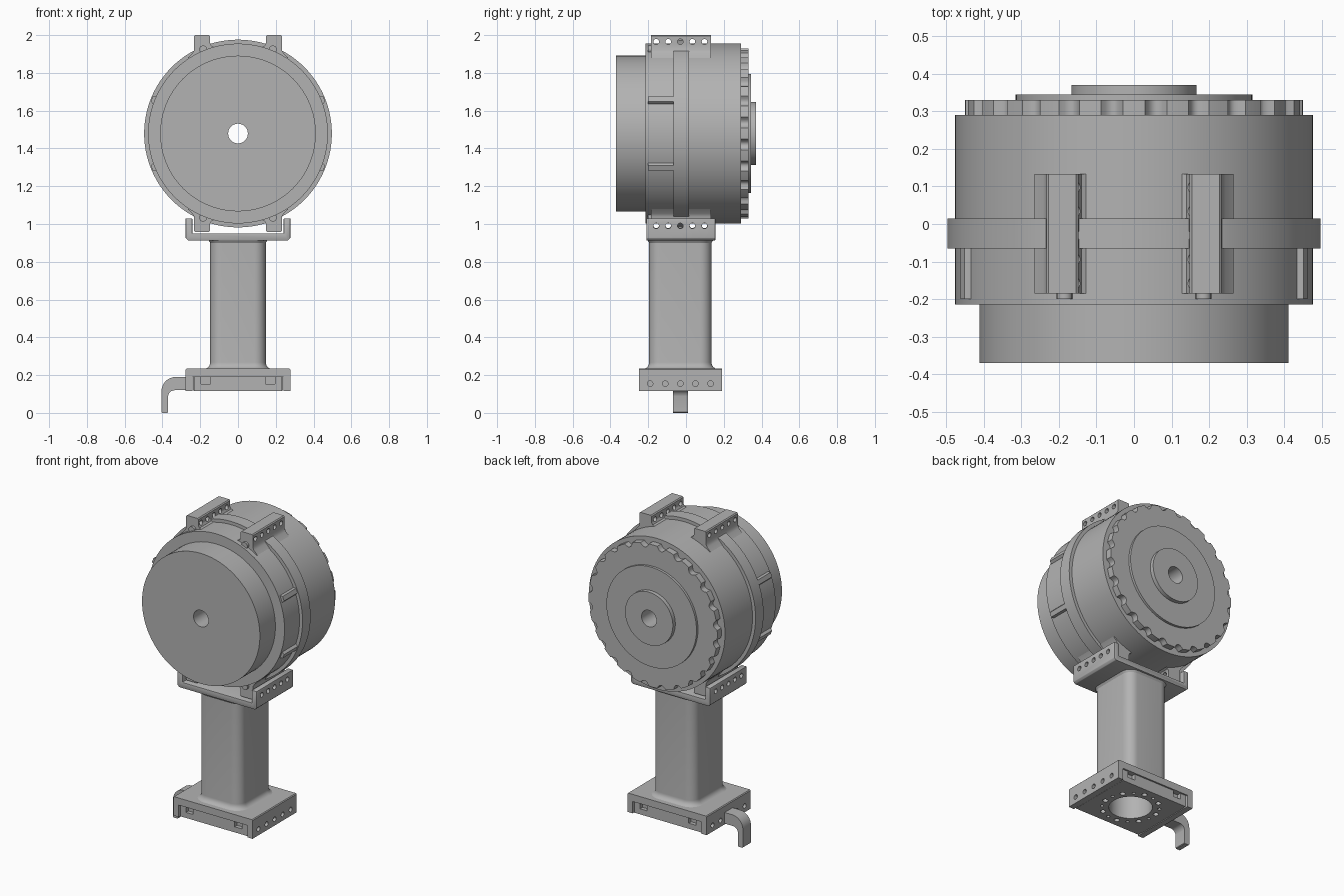
import bpy, bmesh, math
from mathutils import Matrix, Vector

cube = bpy.data.objects.get("Cube")
if cube:
    bpy.data.objects.remove(cube, do_unlink=True)

AXIS = 1.479      # height of the drum axis
MID = -0.03       # y centre of the stand

grey = bpy.data.materials.new("machined_grey")
grey.use_nodes = True
COLOUR = (0.45, 0.45, 0.45, 1)
grey.diffuse_color = COLOUR
grey.node_tree.nodes["Principled BSDF"].inputs["Base Color"].default_value = COLOUR


def finish(name, bm):
    bmesh.ops.remove_doubles(bm, verts=bm.verts, dist=1e-5)
    bmesh.ops.recalc_face_normals(bm, faces=bm.faces)
    mesh = bpy.data.meshes.new(name)
    bm.to_mesh(mesh)
    bm.free()
    mesh.materials.append(grey)
    ob = bpy.data.objects.new(name, mesh)
    bpy.context.collection.objects.link(ob)
    return ob


def activate(ob):
    bpy.ops.object.select_all(action='DESELECT')
    ob.select_set(True)
    bpy.context.view_layer.objects.active = ob


def prism(name, profile, y0, y1, bevel=0):
    """Extrude an (x, z) outline along y."""
    bm = bmesh.new()
    face = bm.faces.new([bm.verts.new((x, y0, z)) for x, z in profile])
    out = bmesh.ops.extrude_face_region(bm, geom=[face])
    moved = [v for v in out["geom"] if isinstance(v, bmesh.types.BMVert)]
    bmesh.ops.translate(bm, verts=moved, vec=(0, y1 - y0, 0))
    ob = finish(name, bm)
    if bevel:
        mod = ob.modifiers.new("soft_edges", 'BEVEL')
        mod.width, mod.segments = bevel, 2
        activate(ob)
        bpy.ops.object.modifier_apply(modifier=mod.name)
    return ob


def mirrored(half):
    """Complete an outline from its right half."""
    return half + [(-x, z) for x, z in reversed(half)]


def add_cylinder(bm, centre, radius, length, axis, segments=16):
    turn = Vector((0, 0, 1)).rotation_difference(Vector(axis)).to_matrix().to_4x4()
    bmesh.ops.create_cone(bm, cap_ends=True, segments=segments, radius1=radius,
                          radius2=radius, depth=length,
                          matrix=Matrix.Translation(centre) @ turn)


def drill(ob, holes):
    """Cut cylinders given as (centre, radius, length, axis, segments)."""
    bm = bmesh.new()
    for hole in holes:
        add_cylinder(bm, *hole)
    cutter = finish("drill_cutter", bm)
    cutter.hide_render = True
    mod = ob.modifiers.new("holes", 'BOOLEAN')
    mod.operation, mod.solver, mod.object = 'DIFFERENCE', 'EXACT', cutter
    activate(ob)
    bpy.ops.object.modifier_apply(modifier=mod.name)
    bpy.data.objects.remove(cutter, do_unlink=True)


def side_holes(x, z, pitch, length=0.2):
    return [((x, MID + i * pitch, z), 0.015, length, (1, 0, 0), 14) for i in range(-2, 3)]


# Drum: turned body with raised band, rear steps and a through bore
def lathe(name, profile, steps=96):
    bm = bmesh.new()
    rings = []
    for i in range(steps):
        a = math.tau * i / steps
        rings.append([bm.verts.new((r * math.cos(a), y, AXIS + r * math.sin(a)))
                      for r, y in profile])
    n = len(profile)
    for i in range(steps):
        a, b = rings[i], rings[(i + 1) % steps]
        for j in range(n):
            k = (j + 1) % n
            bm.faces.new((a[j], a[k], b[k], b[j]))
    return finish(name, bm)


lathe("drum_body", [(.052, -.37), (.412, -.37), (.412, -.215), (.476, -.215),
                    (.476, -.065), (.497, -.065), (.497, .015), (.476, .015),
                    (.476, .29), (.315, .29), (.315, .345), (.167, .345),
                    (.167, .37), (.052, .37)])

# Scalloped rear rim
TEETH, STEPS = 24, 12
bm = bmesh.new()
loops = []
for i in range(TEETH * STEPS):
    a = math.tau * i / (TEETH * STEPS)
    t = (i % STEPS) / STEPS - 0.5
    arc = t * math.tau / TEETH * 0.45
    r = 0.45 - math.sqrt(max(0, 0.024 ** 2 - arc ** 2))
    loops.append([bm.verts.new((q * math.cos(a), y, AXIS + q * math.sin(a)))
                  for q, y in ((.31, .285), (r, .285), (r, .33), (.31, .33))])
for a, b in zip(loops, loops[1:] + loops[:1]):
    for j in range(4):
        k = (j + 1) % 4
        bm.faces.new((a[j], a[k], b[k], b[j]))
finish("scalloped_rim", bm)

# Mounting rails with locating pegs, above and below the drum
rail = [(.12, .455), (.14, .464), (.148, .478), (.148, .515), (.154, .521),
        (.227, .521), (.233, .515), (.233, .44), (.242, .424), (.265, .40), (.19, .38)]
for level, up in (("upper", 1), ("lower", -1)):
    for side, s in (("left", 1), ("right", -1)):
        ob = prism(f"{level}_{side}_rail", [(s * x, AXIS + up * z) for x, z in rail],
                   -.185, .133)
        drill(ob, side_holes(s * .19, AXIS + up * .486, .064))
        bm = bmesh.new()
        add_cylinder(bm, (s * .185, -.185, AXIS + up * .445), .021, .03, (0, 1, 0))
        finish(f"{level}_{side}_peg", bm)

# Short side ribs ahead of the band
for side, base in (("left", 0), ("right", math.pi)):
    for level, tilt in (("upper", .38), ("lower", -.38)):
        a = base + (tilt if side == "left" else -tilt)
        outline = []
        for r, w in ((.46, -.024), (.478, -.021), (.492, -.014),
                     (.492, .014), (.478, .021), (.46, .024)):
            outline.append((r * math.cos(a) - w * math.sin(a),
                            AXIS + r * math.sin(a) + w * math.cos(a)))
        prism(f"{level}_{side}_rib", outline, -.2, -.06)

# Upper saddle: an open channel that holds the lower rails
saddle = prism("saddle", mirrored([(.265, .913), (.277, .925), (.277, 1.03),
                                   (.242, 1.03), (.242, .95)]), -.21, .155, .003)
drill(saddle, side_holes(.26, .99, .064, .1) + side_holes(-.26, .99, .064, .1))


# Column: rounded rectangle, flared at the foot
def rounded_ring(bm, grow, z, corner=.06):
    verts = []
    c = corner + grow
    for q in range(4):
        sx, sy = ((1, 1), (-1, 1), (-1, -1), (1, -1))[q]
        for i in range(9):
            a = math.pi / 2 * (q + i / 8)
            verts.append(bm.verts.new((sx * (.147 - corner) + c * math.cos(a),
                                       MID + sy * (.165 - corner) + c * math.sin(a), z)))
    return verts


bm = bmesh.new()
FLARE = .036
sections = []
for i in range(7):
    a = math.pi / 2 * i / 6
    sections.append((FLARE * (1 - math.sin(a)), .232 + FLARE * (1 - math.cos(a))))
sections += [(0, .9), (.005, .908), (.01, .915)]
rings = [rounded_ring(bm, g, z) for g, z in sections]
for a, b in zip(rings, rings[1:]):
    for i in range(len(a)):
        k = (i + 1) % len(a)
        bm.faces.new((a[i], a[k], b[k], b[i]))
bm.faces.new(rings[0])
bm.faces.new(rings[-1])
column = finish("column", bm)
BORE = ((0, MID, .45), .125, .86, (0, 0, 1), 48)
drill(column, [BORE])

# Lower clamp: a downward channel around a slotted adapter plate
clamp = prism("base_clamp", mirrored([(.24, .19), (.24, .115), (.277, .115),
                                      (.277, .23), (.272, .235)]), -.25, .19)
drill(clamp, [BORE] + side_holes(.26, .155, .08, .06) + side_holes(-.26, .155, .08, .06))

adapter = prism("adapter_plate", mirrored([(.233, .117), (.233, .192), (.195, .192),
                                           (.195, .152), (.145, .152), (.145, .192)]),
                -.24, .18)
core = prism("adapter_core", mirrored([(.238, .118), (.238, .191)]), -.215, .155)
bolts = [BORE]
for i in range(16):
    a = math.tau * (i + .5) / 16
    bolts.append(((.165 * math.cos(a), MID + .165 * math.sin(a), .11),
                  .016 if i % 2 else .010, .06, (0, 0, 1), 14))
drill(adapter, bolts)
drill(core, bolts)

# Bent latch hook on the right side of the base
hook = [(-.24, .12), (-.24, .19), (-.33, .19)]
for i in range(1, 9):
    a = math.pi / 2 * (1 + i / 8)
    hook.append((-.33 + .075 * math.cos(a), .115 + .075 * math.sin(a)))
hook += [(-.405, .004), (-.401, 0), (-.374, 0), (-.37, .004), (-.37, .09)]
for i in range(1, 7):
    a = math.pi * (1 - i / 12)
    hook.append((-.335 + .035 * math.cos(a), .085 + .035 * math.sin(a)))
prism("latch_hook", hook, -.07, .01)

# Smooth rounded surfaces while keeping crisp edges
bpy.ops.object.select_all(action='DESELECT')
for ob in bpy.context.collection.objects:
    if ob.type == 'MESH' and grey.name in ob.data.materials:
        ob.select_set(True)
        bpy.context.view_layer.objects.active = ob
bpy.ops.object.shade_smooth_by_angle(angle=math.radians(30))
